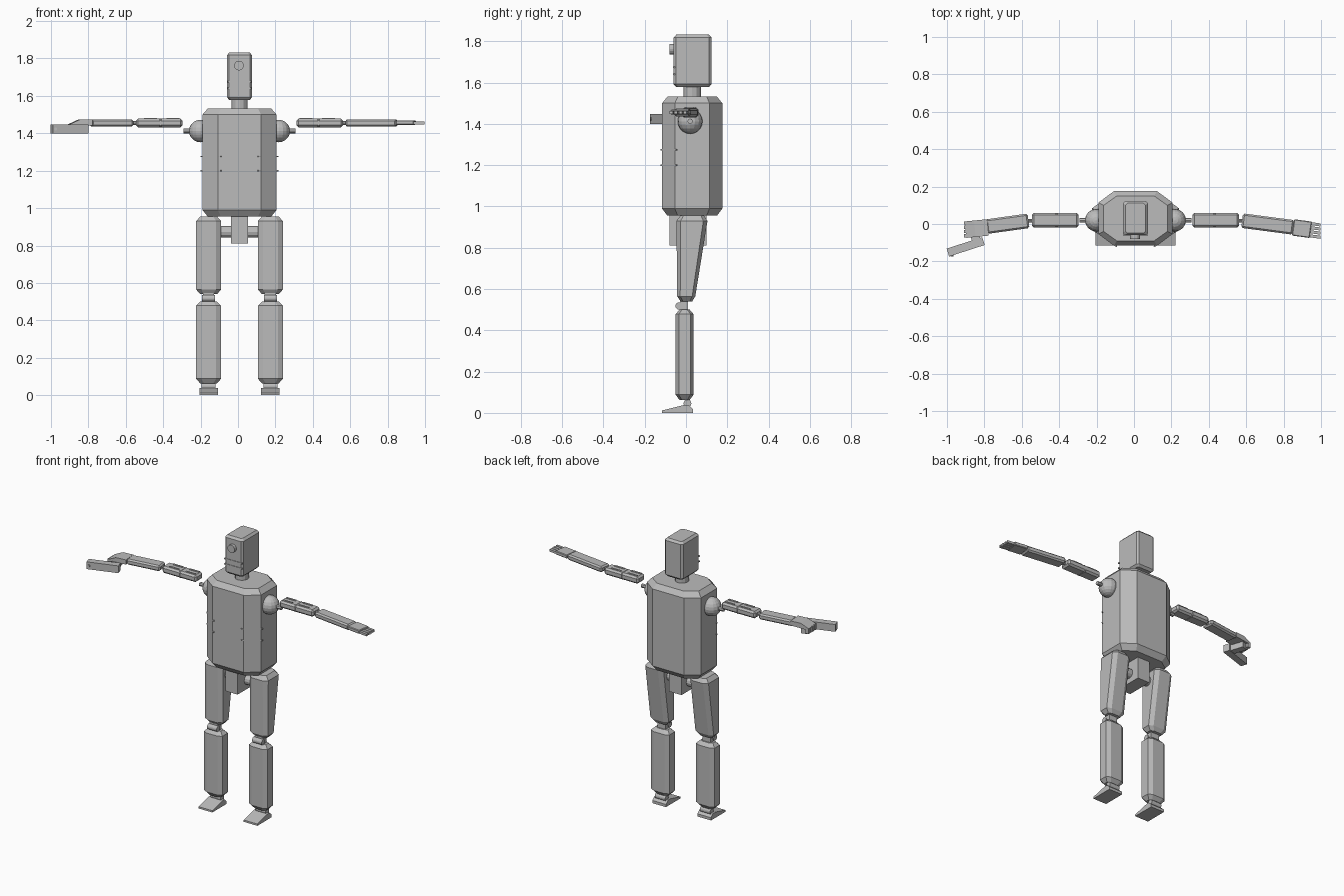
import bpy, bmesh, math
from mathutils import Matrix, Vector

cube = bpy.data.objects.get("Cube")
if cube:
    bpy.data.objects.remove(cube)

grey = bpy.data.materials.new("plain grey")
grey.use_nodes = True
GREY = (0.5, 0.5, 0.5, 1)
grey.diffuse_color = GREY
grey.node_tree.nodes["Principled BSDF"].inputs["Base Color"].default_value = GREY

CX = 0.008          # body centre line


def finish(name, bm):
    bmesh.ops.recalc_face_normals(bm, faces=bm.faces)
    mesh = bpy.data.meshes.new(name)
    bm.to_mesh(mesh)
    bm.free()
    mesh.materials.append(grey)
    obj = bpy.data.objects.new(name, mesh)
    bpy.context.collection.objects.link(obj)
    return obj


def loft(name, x, levels):
    """Corner-cut block; each level is (z, half width, front y, back y, cut x, cut y)."""
    bm = bmesh.new()
    rings = []
    for z, w, f, b, cx, cy in levels:
        pts = [(-w + cx, f), (w - cx, f), (w, f + cy), (w, b - cy),
               (w - cx, b), (-w + cx, b), (-w, b - cy), (-w, f + cy)]
        rings.append([bm.verts.new((x + px, py, z)) for px, py in pts])
    for low, high in zip(rings, rings[1:]):
        for i in range(8):
            j = (i + 1) % 8
            bm.faces.new((low[i], low[j], high[j], high[i]))
    bm.faces.new(rings[0][::-1])
    bm.faces.new(rings[-1])
    return finish(name, bm)


def bar(name, start, end, width, height, bevel=0.0):
    """Box running level from start to end, with optional chamfered edges."""
    a, b = Vector(start), Vector(end)
    d = b - a
    bm = bmesh.new()
    bmesh.ops.create_cube(bm, size=1)
    bmesh.ops.scale(bm, vec=(d.length, width, height), verts=bm.verts)
    if bevel:
        bmesh.ops.bevel(bm, geom=bm.edges[:], offset=bevel, segments=1, affect='EDGES')
    turn = Matrix.Rotation(math.atan2(d.y, d.x), 4, 'Z')
    bmesh.ops.transform(bm, matrix=Matrix.Translation((a + b) / 2) @ turn, verts=bm.verts)
    return finish(name, bm)


def cylinder(name, centre, radius, length, axis, sides=16):
    bm = bmesh.new()
    bmesh.ops.create_cone(bm, cap_ends=True, segments=sides, radius1=radius,
                          radius2=radius, depth=length)
    turn = {'X': Matrix.Rotation(math.pi / 2, 4, 'Y'),
            'Y': Matrix.Rotation(math.pi / 2, 4, 'X'), 'Z': Matrix()}[axis]
    bmesh.ops.transform(bm, matrix=Matrix.Translation(centre) @ turn, verts=bm.verts)
    return finish(name, bm)


def ball(name, centre, radius):
    bm = bmesh.new()
    bmesh.ops.create_uvsphere(bm, u_segments=16, v_segments=10, radius=radius,
                              matrix=Matrix.Translation(centre))
    return finish(name, bm)


def prism(name, x, half, profile):
    """Side profile of (y, z) points extruded across x."""
    bm = bmesh.new()
    face = bm.faces.new([bm.verts.new((x - half, y, z)) for y, z in profile])
    out = bmesh.ops.extrude_face_region(bm, geom=[face])
    verts = [v for v in out["geom"] if isinstance(v, bmesh.types.BMVert)]
    bmesh.ops.translate(bm, vec=(2 * half, 0, 0), verts=verts)
    return finish(name, bm)


# Torso, neck, head and pelvis
loft("torso", CX, [(0.955, 0.17, -0.09, 0.15, 0.07, 0.05),
                   (0.99, 0.198, -0.116, 0.176, 0.083, 0.062),
                   (1.5, 0.198, -0.116, 0.176, 0.083, 0.062),
                   (1.532, 0.17, -0.09, 0.15, 0.07, 0.05)])
cylinder("neck", (CX, 0.03, 1.555), 0.042, 0.06, 'Z', 12)
loft("head", CX, [(1.578, 0.054, -0.047, 0.111, 0.01, 0.01),
                  (1.592, 0.067, -0.06, 0.124, 0.012, 0.012),
                  (1.818, 0.067, -0.06, 0.124, 0.012, 0.012),
                  (1.832, 0.054, -0.047, 0.111, 0.01, 0.01)])
cylinder("eye", (0.005, -0.065, 1.762), 0.026, 0.03, 'Y')
for z in (1.64, 1.675):
    bar("face_slot", (CX - 0.065, -0.058, z), (CX + 0.065, -0.058, z), 0.01, 0.008)
bar("pelvis", (CX - 0.045, 0.01, 0.885), (CX + 0.045, 0.01, 0.885), 0.18, 0.15)
cylinder("hip_axle", (CX, 0.02, 0.873), 0.031, 0.24, 'X', 12)

for side, s in (("left", 1), ("right", -1)):
    # Rib marks on the upright edges of the torso front
    for z in (1.2, 1.275):
        for dx, y in ((0.113, -0.112), (0.194, -0.052)):
            bar(side + "_rib_mark", (CX + s * (dx - 0.014), y - 0.009, z),
                (CX + s * (dx + 0.012), y + 0.009, z), 0.008, 0.006)

    # Legs
    x = CX + s * 0.165
    loft(side + "_thigh", x, [(0.54, 0.045, -0.026, 0.03, 0.02, 0.012),
                              (0.565, 0.067, -0.043, 0.045, 0.027, 0.015),
                              (0.93, 0.067, -0.046, 0.104, 0.027, 0.02),
                              (0.955, 0.045, -0.028, 0.088, 0.02, 0.015)])
    cylinder(side + "_knee", (x, -0.033, 0.518), 0.018, 0.07, 'X')
    bar(side + "_knee_block", (x - 0.03, -0.01, 0.52), (x + 0.03, -0.01, 0.52), 0.04, 0.05)
    loft(side + "_shin", x, [(0.063, 0.045, -0.032, 0.018, 0.02, 0.012),
                             (0.088, 0.067, -0.05, 0.037, 0.027, 0.015),
                             (0.478, 0.067, -0.05, 0.037, 0.027, 0.015),
                             (0.5, 0.045, -0.032, 0.018, 0.02, 0.012)])
    cylinder(side + "_ankle", (x, 0.007, 0.046), 0.019, 0.075, 'X')
    prism(side + "_foot", x, 0.05, [(-0.116, 0), (-0.116, 0.012), (-0.01, 0.038),
                                    (0.012, 0.038), (0.034, 0.018), (0.034, 0)])

    # Shoulder and upper arm
    ball(side + "_shoulder", (CX + s * 0.21, 0.02, 1.412), 0.06)
    cylinder(side + "_shoulder_pin", (CX + s * 0.27, 0.02, 1.413), 0.013, 0.06, 'X', 8)
    inner, outer = CX + s * 0.304, CX + s * 0.554
    bar(side + "_upper_arm", (inner, 0.02, 1.455), (outer, 0.02, 1.455), 0.078, 0.046, 0.011)
    for dx in (0.355, 0.475):
        for y in (0.0, 0.04):
            bar(side + "_arm_rib", (CX + s * (dx - 0.035), y, 1.478),
                (CX + s * (dx + 0.035), y, 1.478), 0.012, 0.008)
    bar(side + "_arm_band", (CX + s * 0.41, 0.02, 1.455), (CX + s * 0.435, 0.02, 1.455),
        0.08, 0.05, 0.011)
    cylinder(side + "_elbow", (CX + s * 0.565, 0.018, 1.455), 0.01, 0.05, 'X', 8)

# Forearms
bar("left_forearm", (0.578, 0.018, 1.455), (0.852, -0.018, 1.455), 0.078, 0.038, 0.009)
bar("right_forearm", (-0.564, 0.017, 1.455), (-0.788, -0.014, 1.455), 0.078, 0.038, 0.009)

# Open left hand with four fingers
bar("left_palm", (0.85, -0.018, 1.457), (0.945, -0.031, 1.457), 0.088, 0.024, 0.004)
for i in range(4):
    y = 0.0 - i * 0.022
    bar("left_finger", (0.94, y + 0.003, 1.455), (0.997, y - 0.005, 1.455), 0.016, 0.015)

# Gripping right hand: sloped palm and curled fingers
prism_hand = prism("right_palm", 0, 0.044, [(0.785, 1.443), (0.785, 1.473), (0.855, 1.473),
                                            (0.905, 1.45), (0.905, 1.438)])
prism_hand.rotation_euler.z = math.pi / 2 + 0.1
prism_hand.location = (0.0, 0.06, 0)
for i in range(4):
    y = 0.006 - i * 0.023
    bar("right_finger", (-0.908, y, 1.432), (-0.885, y, 1.432), 0.017, 0.036)

# Held tool: barrel, grip and muzzle
along = Vector((math.cos(0.313), math.sin(0.313), 0))
across = Vector((-along.y, along.x, 0))
mid = Vector((-0.9, -0.122, 1.423))
bar("tool_barrel", mid - along * 0.1, mid + along * 0.1, 0.044, 0.048)
grip = mid + along * 0.065
bar("tool_grip", grip + across * 0.02, grip + across * 0.11, 0.045, 0.04)
tip = mid - along * 0.085 - across * 0.022
cylinder("tool_stud", tip, 0.008, 0.008, 'Y', 8)
